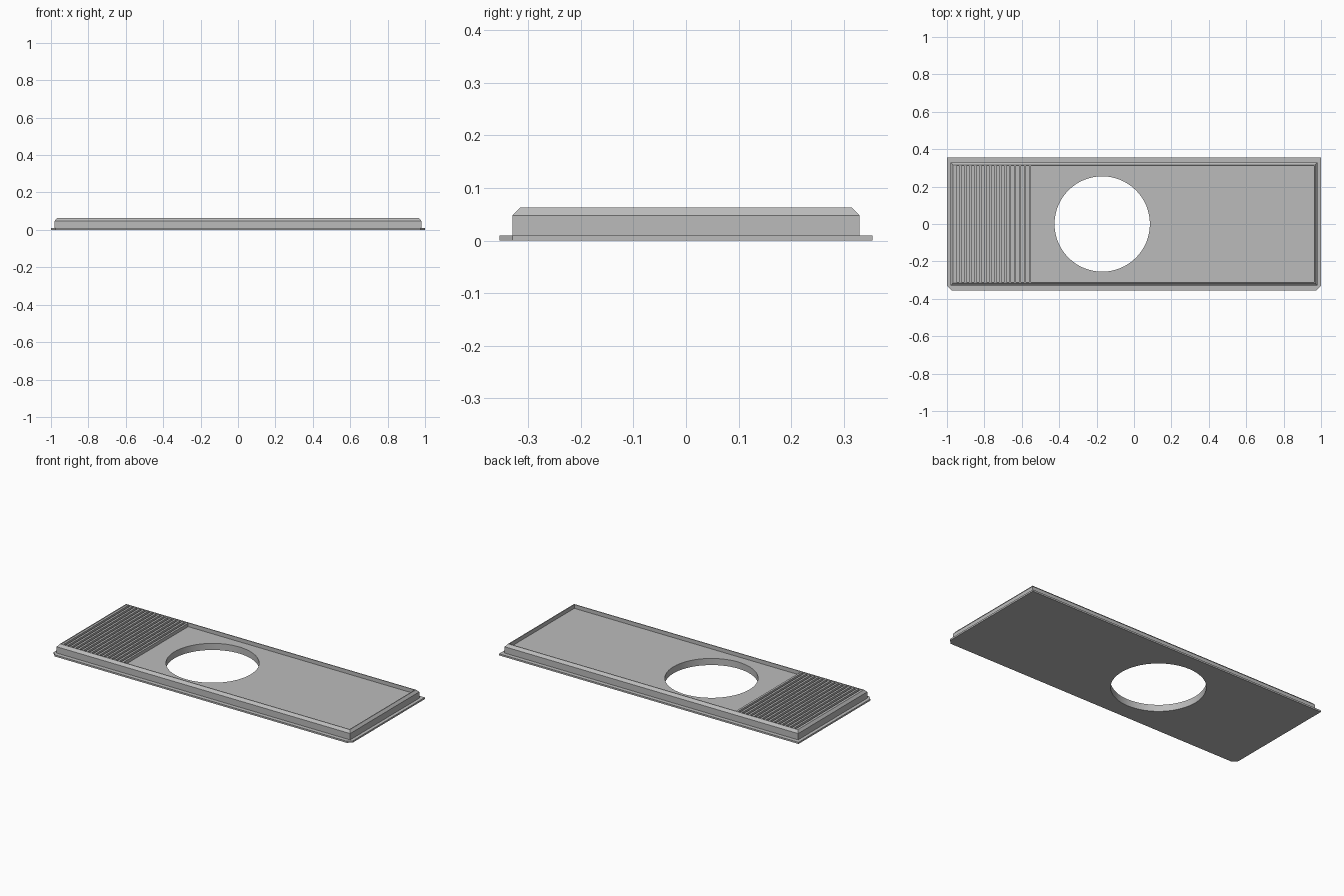
import bpy
import bmesh

cube = bpy.data.objects.get("Cube")
if cube:
    bpy.data.objects.remove(cube, do_unlink=True)

steel = bpy.data.materials.new("brushed grey")
steel.use_nodes = True
colour = (0.5, 0.5, 0.5, 1)
steel.diffuse_color = colour
steel.node_tree.nodes["Principled BSDF"].inputs["Base Color"].default_value = colour


def loft(name, rings):
    """Join stacked outlines with walls and cap both ends."""
    bm = bmesh.new()
    loops = [[bm.verts.new(p) for p in ring] for ring in rings]
    n = len(loops[0])
    for low, high in zip(loops, loops[1:]):
        for i in range(n):
            j = (i + 1) % n
            bm.faces.new((low[i], low[j], high[j], high[i]))
    bm.faces.new(loops[0][::-1])
    bm.faces.new(loops[-1])
    bmesh.ops.recalc_face_normals(bm, faces=bm.faces)
    mesh = bpy.data.meshes.new(name)
    bm.to_mesh(mesh)
    bm.free()
    obj = bpy.data.objects.new(name, mesh)
    bpy.context.collection.objects.link(obj)
    mesh.materials.append(steel)
    return obj


def rect(x, y, z):
    return [(-x, -y, z), (x, -y, z), (x, y, z), (-x, y, z)]


def box(name, x0, x1, y, z0, z1):
    return loft(name, [[(x0, -y, z), (x1, -y, z), (x1, y, z), (x0, y, z)]
                       for z in (z0, z1)])


# Thin flange with clipped front corners
flange = loft("flange", [
    [(-1, -0.33, z), (-0.975, -0.355, z), (0.975, -0.355, z),
     (1, -0.33, z), (1, 0.355, z), (-1, 0.355, z)] for z in (0, 0.01)])

# Tray with bevelled rim and sunken floor
tray = loft("tray", [
    rect(0.98, 0.33, 0.01), rect(0.98, 0.33, 0.048),
    rect(0.968, 0.315, 0.063), rect(0.963, 0.31, 0.063),
    rect(0.963, 0.31, 0.04)])

# Round opening through flange and tray
bpy.ops.mesh.primitive_cylinder_add(vertices=64, radius=0.255, depth=0.4,
                                    location=(-0.17, 0, 0))
cutter = bpy.context.object
cutter.name = "opening_cutter"
cutter.hide_render = True
cutter.data.materials.append(steel)
for part in (flange, tray):
    cut = part.modifiers.new("opening", "BOOLEAN")
    cut.operation = "DIFFERENCE"
    cut.solver = "EXACT"
    cut.object = cutter
    bpy.ops.object.select_all(action="DESELECT")
    part.select_set(True)
    bpy.context.view_layer.objects.active = part
    bpy.ops.object.modifier_apply(modifier=cut.name)
    bpy.ops.object.shade_smooth_by_angle(angle=0.35)
bpy.data.objects.remove(cutter, do_unlink=True)

# Raised ribbed drainer at one end
box("drainer_base", -0.963, -0.55, 0.31, 0.04, 0.048)
rib = box("drainer_ribs", -0.963, -0.95, 0.31, 0.048, 0.061)
array = rib.modifiers.new("repeat", "ARRAY")
array.count = 16
array.use_relative_offset = False
array.use_constant_offset = True
array.constant_offset_displace = (0.0267, 0, 0)
